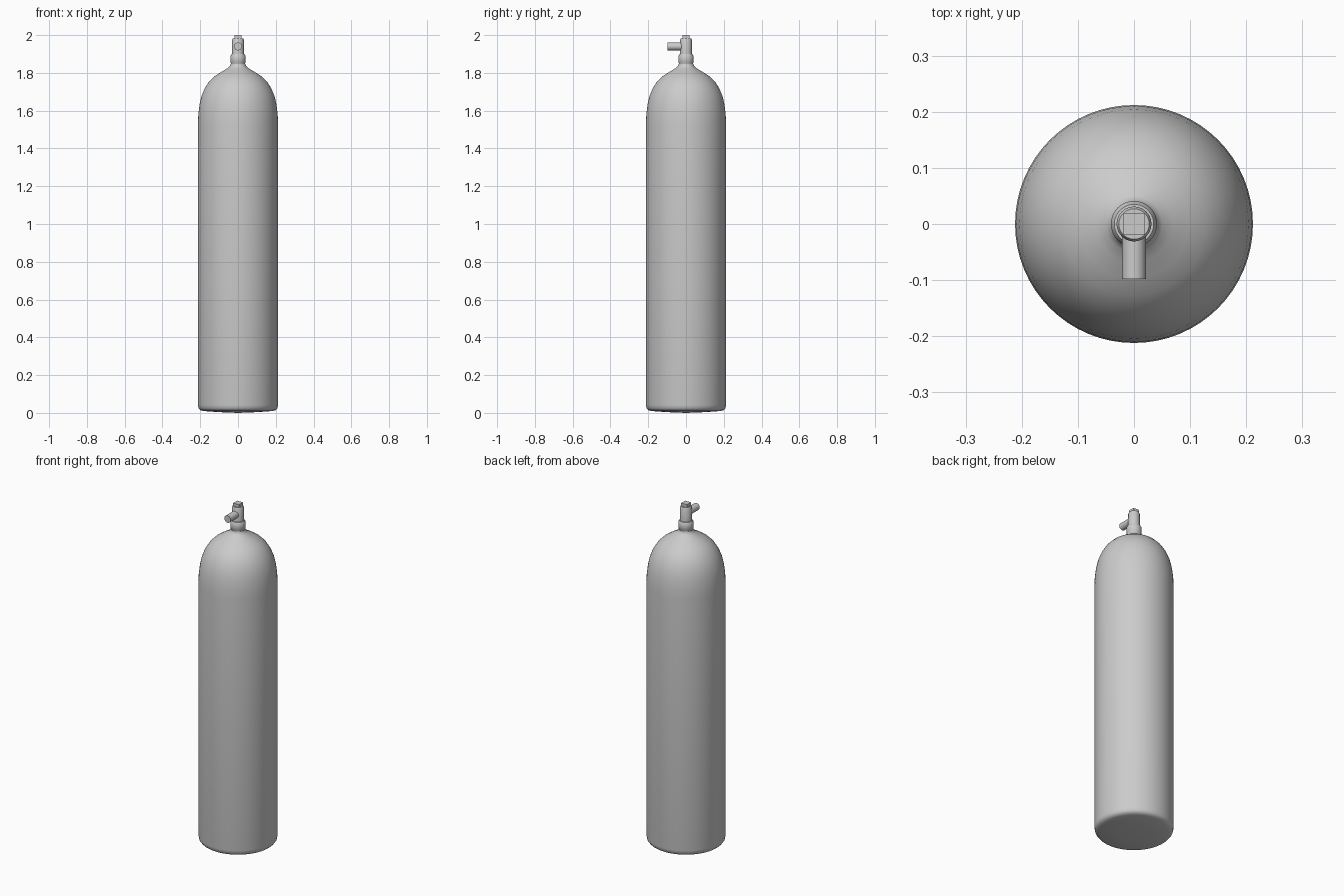
import bpy, bmesh, math
from mathutils import Matrix

if "Cube" in bpy.data.objects:
    bpy.data.objects.remove(bpy.data.objects["Cube"])


def lathe(name, profile, segments=64, matrix=Matrix(), angle=35):
    """Revolve (radius, height) points around the z axis."""
    bm = bmesh.new()
    verts = [bm.verts.new((r, 0, z)) for r, z in profile]
    edges = [bm.edges.new(pair) for pair in zip(verts, verts[1:])]
    bmesh.ops.spin(bm, geom=verts + edges, cent=(0, 0, 0), axis=(0, 0, 1),
                   angle=math.tau, steps=segments)
    bmesh.ops.remove_doubles(bm, verts=bm.verts, dist=1e-5)
    bmesh.ops.recalc_face_normals(bm, faces=bm.faces)
    bm.transform(matrix)
    mesh = bpy.data.meshes.new(name)
    bm.to_mesh(mesh)
    bm.free()
    ob = bpy.data.objects.new(name, mesh)
    bpy.context.collection.objects.link(ob)
    bpy.ops.object.select_all(action='DESELECT')
    ob.select_set(True)
    bpy.context.view_layer.objects.active = ob
    bpy.ops.object.shade_smooth_by_angle(angle=math.radians(angle))
    return ob


# Tank: slightly bulged base, straight wall, rounded shoulder, flared neck
lathe("tank", [
    (0, 0.002), (0.10, 0.004), (0.185, 0.010), (0.201, 0.015), (0.209, 0.025),
    (0.212, 0.042), (0.212, 1.53), (0.210, 1.58), (0.204, 1.63), (0.194, 1.675),
    (0.178, 1.715), (0.155, 1.752), (0.127, 1.780), (0.097, 1.800),
    (0.068, 1.817), (0.050, 1.829), (0.042, 1.838), (0.040, 1.848), (0, 1.848)])

# Neck collar with a chamfered upper lip
lathe("neck_collar", [
    (0, 1.835), (0.038, 1.835), (0.038, 1.853), (0.041, 1.858), (0.041, 1.887),
    (0.035, 1.899), (0, 1.899)])

# Valve body
lathe("valve_body", [
    (0, 1.89), (0.031, 1.89), (0.031, 1.975), (0.027, 1.983), (0, 1.983)], 48)

# Square spindle on top
bpy.ops.mesh.primitive_cube_add(size=1, location=(0, 0, 1.985))
stem = bpy.context.object
stem.name = "valve_spindle"
stem.scale = (0.037, 0.037, 0.03)

# Side outlet pointing to the front, with a shallow bore
lathe("outlet", [
    (0, 0), (0.021, 0), (0.021, 0.098), (0, 0.098)], 32,
    Matrix.Translation((0, 0, 1.94)) @ Matrix.Rotation(math.radians(90), 4, 'X'))

# Sit exactly on the ground
for ob in bpy.data.objects:
    if ob.name == "tank":
        ob.data.vertices[0].co.z = min(ob.data.vertices[0].co.z, 0.0)
